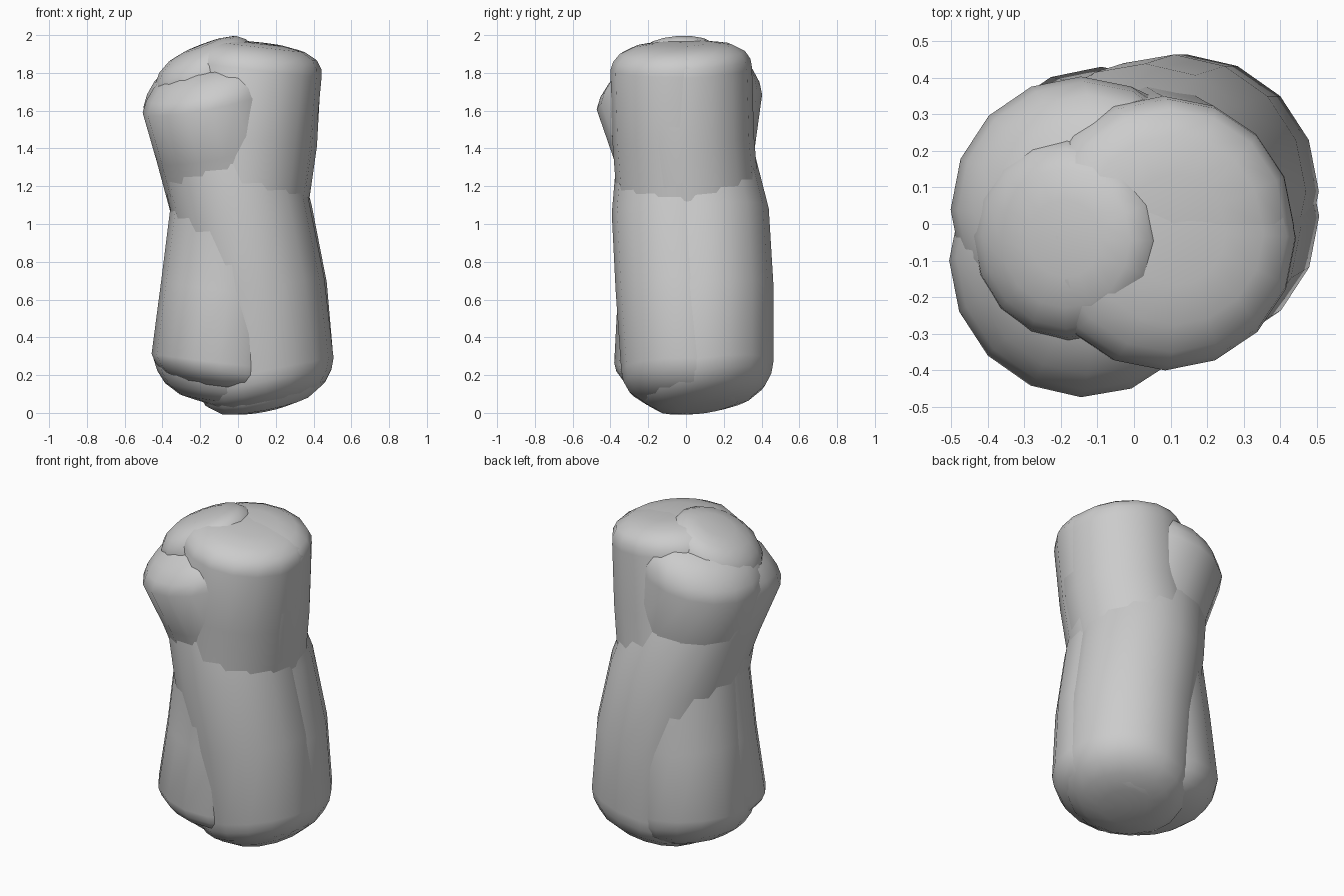
import bpy, bmesh, math
from mathutils import Vector

if "Cube" in bpy.data.objects:
    bpy.data.objects.remove(bpy.data.objects["Cube"])

SIDES = 16
# cap profile: (fraction of radius, fraction of cap height)
CAP = [(0.97, 0.30), (0.88, 0.60), (0.68, 0.85), (0.38, 0.97)]


def make_log(name, path, radius, low_cap, high_cap):
    """Gently bent round log with a domed cap on each end; caps are apex offsets."""
    pts = [Vector(p) for p in path]
    low_cap, high_cap = Vector(low_cap), Vector(high_cap)
    axis = (pts[-1] - pts[0]).normalized()
    side = Vector((1, 0, 0))
    u = (side - axis * side.dot(axis)).normalized()
    v = axis.cross(u)

    # ring centres and radii from bottom to top
    rings = [(pts[0] + low_cap * h, radius * f) for f, h in reversed(CAP)]
    rings += [(p, radius) for p in pts]
    rings += [(pts[-1] + high_cap * h, radius * f) for f, h in CAP]

    bm = bmesh.new()
    loops = []
    for c, r in rings:
        loops.append([bm.verts.new(c + (u * math.cos(a) + v * math.sin(a)) * r)
                      for a in (2 * math.pi * i / SIDES for i in range(SIDES))])
    for lo, hi in zip(loops, loops[1:]):
        for i in range(SIDES):
            j = (i + 1) % SIDES
            bm.faces.new((lo[i], lo[j], hi[j], hi[i]))
    bottom = bm.verts.new(pts[0] + low_cap)
    top = bm.verts.new(pts[-1] + high_cap)
    for i in range(SIDES):
        j = (i + 1) % SIDES
        bm.faces.new((loops[0][j], loops[0][i], bottom))
        bm.faces.new((loops[-1][i], loops[-1][j], top))
    for f in bm.faces:
        f.smooth = True
    mesh = bpy.data.meshes.new(name)
    bm.to_mesh(mesh)
    bm.free()
    obj = bpy.data.objects.new(name, mesh)
    bpy.context.collection.objects.link(obj)
    return obj


# logs leaning to the left at the top
make_log("front_left_log",
         [(.145, .10, .22), (.11, .10, .62), (.03, .075, 1.03), (-.07, -.02, 1.40), (-.145, -.11, 1.66)],
         .367, (0, 0, -.20), (.03, .03, .21))
make_log("back_left_log",
         [(.15, .02, .22), (.10, -.01, .65), (.02, -.03, 1.05), (-.06, .00, 1.40), (-.145, .04, 1.69)],
         .363, (0, 0, -.19), (.03, -.01, .22))

# logs leaning to the right at the top
make_log("back_right_log",
         [(-.09, .07, .25), (-.04, .06, .65), (.01, .03, 1.10), (.06, .00, 1.45), (.08, -.01, 1.81)],
         .36, (.03, 0, -.21), (.03, .01, .15))
make_log("front_right_log",
         [(-.10, -.02, .27), (-.05, .00, .65), (.00, .00, 1.05), (.05, -.03, 1.45), (.085, -.04, 1.82)],
         .36, (.03, 0, -.15), (.03, .01, .14))

# smaller core log rising above the left-hand ends
make_log("core_log", [(.05, 0, 1.2), (-.18, -.04, 1.80)],
         .28, (0, 0, -.1), (-.01, 0, .15))
